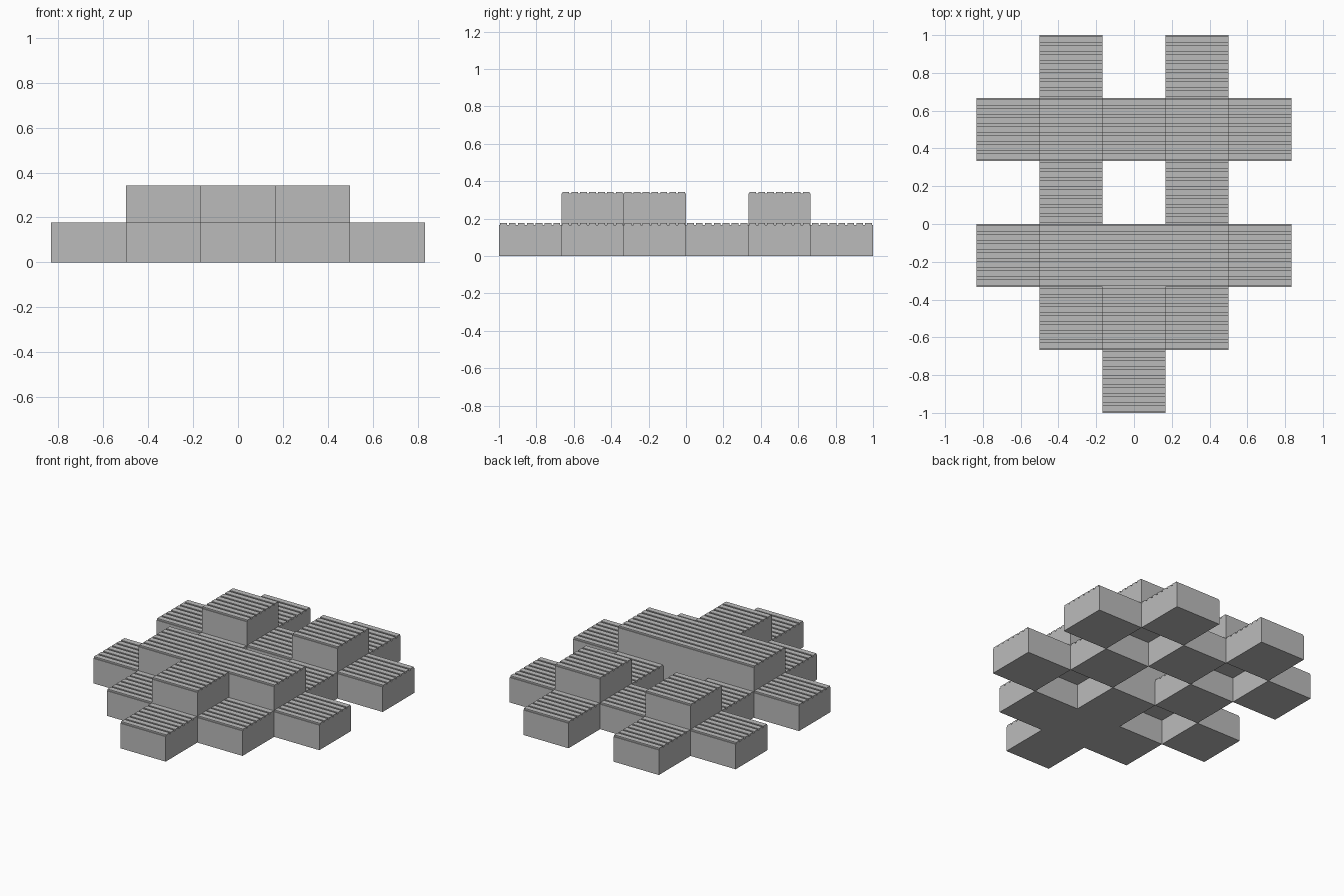
import bpy

if "Cube" in bpy.data.objects:
    bpy.data.objects.remove(bpy.data.objects["Cube"])

CELL = 1 / 3      # block width and depth
STEP = 1 / 6      # height of one level
RIDGE = 0.01      # slat height
SLATS = 7         # slats per block

grey = bpy.data.materials.new("plain grey")
grey.diffuse_color = (0.5, 0.5, 0.5, 1)
grey.use_nodes = True
grey.node_tree.nodes["Principled BSDF"].inputs["Base Color"].default_value = grey.diffuse_color

BOX_FACES = [(0, 3, 2, 1), (4, 5, 6, 7), (0, 1, 5, 4),
             (1, 2, 6, 5), (2, 3, 7, 6), (3, 0, 4, 7)]


def add_box(verts, faces, x0, x1, y0, y1, z0, z1):
    n = len(verts)
    for z in (z0, z1):
        verts += [(x0, y0, z), (x1, y0, z), (x1, y1, z), (x0, y1, z)]
    faces += [tuple(n + i for i in f) for f in BOX_FACES]


def block(name, col, row, level):
    """Square block with a slatted top; columns run in x, rows in y."""
    verts, faces = [], []
    x0, y0, z0 = (col - 0.5) * CELL, -1 + row * CELL, level * STEP
    x1, top = x0 + CELL, z0 + STEP
    add_box(verts, faces, x0, x1, y0, y0 + CELL, z0, top)
    pitch = CELL / SLATS
    for i in range(SLATS):
        ys = y0 + (i + 0.12) * pitch
        add_box(verts, faces, x0, x1, ys, ys + 0.76 * pitch, top, top + RIDGE)
    mesh = bpy.data.meshes.new(name)
    mesh.from_pydata(verts, [], faces)
    mesh.materials.append(grey)
    bpy.context.collection.objects.link(bpy.data.objects.new(name, mesh))


# Lower level: a checkerboard of blocks, trimmed to the plan outline
half_width = [0, 1, 2, 1, 2, 1]
for row, half in enumerate(half_width):
    for col in range(-half, half + 1):
        if (col + row) % 2 == 0:
            block("lower_block", col, row, 0)
block("lower_link_block", 0, 1, 0)

# Upper level: a front cluster and two separate rear blocks
for col in (-1, 0, 1):
    block("upper_cross_block", col, 2, 1)
block("upper_front_block", 0, 1, 1)
for col in (-1, 1):
    block("upper_rear_block", col, 4, 1)
